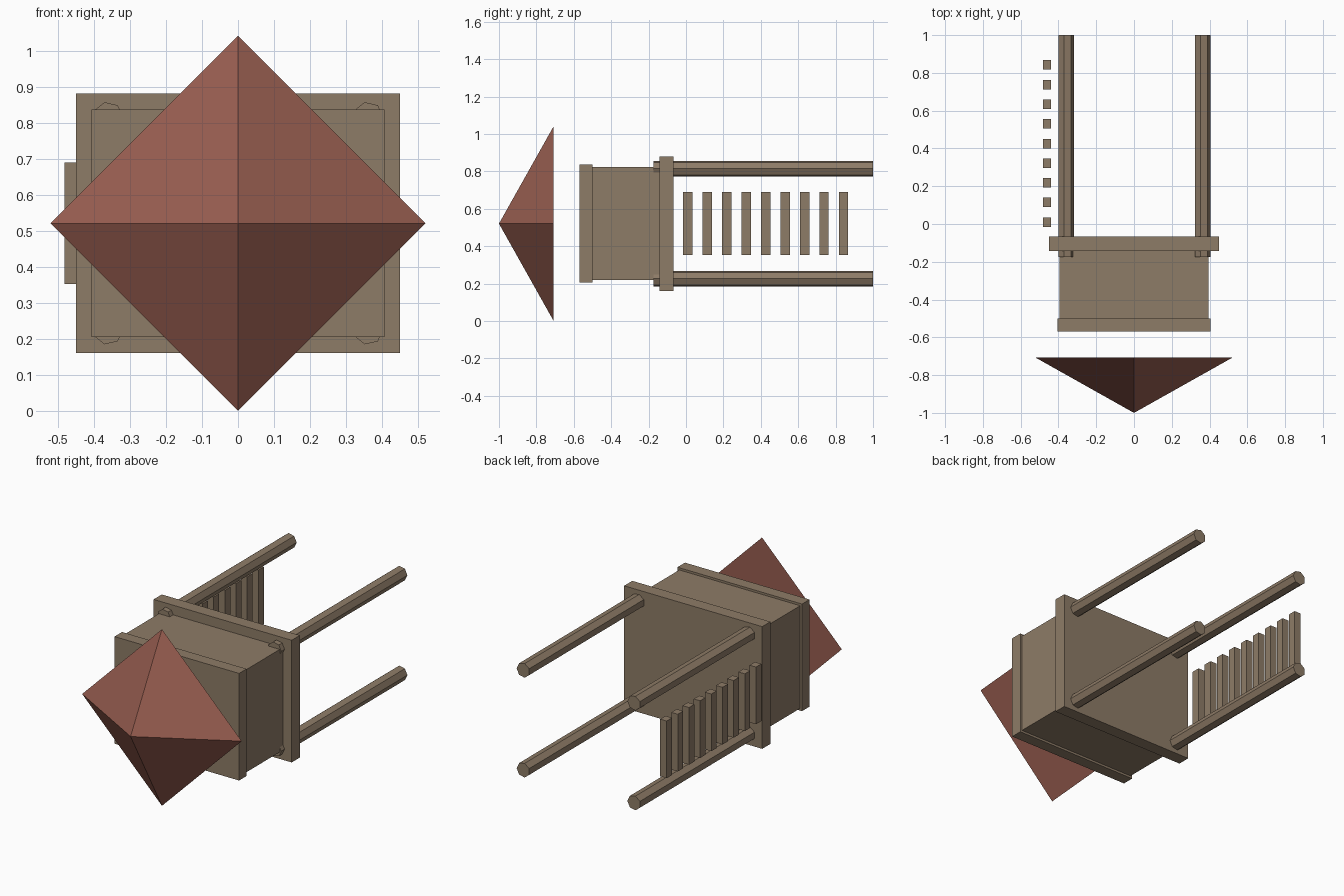
import bpy, bmesh, math
from mathutils import Matrix, Vector

if "Cube" in bpy.data.objects:
    bpy.data.objects.remove(bpy.data.objects["Cube"])

MID = 0.521  # height of the tower's long axis (it lies along y)


def material(name, rgb):
    m = bpy.data.materials.new(name)
    m.diffuse_color = (*rgb, 1)
    m.use_nodes = True
    m.node_tree.nodes["Principled BSDF"].inputs["Base Color"].default_value = m.diffuse_color
    return m


wood = material("wood", (0.27, 0.20, 0.135))
red = material("roof_red", (0.31, 0.11, 0.08))


def add_object(name, bm, mat):
    bmesh.ops.recalc_face_normals(bm, faces=bm.faces)
    mesh = bpy.data.meshes.new(name)
    bm.to_mesh(mesh)
    bm.free()
    mesh.materials.append(mat)
    obj = bpy.data.objects.new(name, mesh)
    bpy.context.collection.objects.link(obj)
    return obj


def box(name, x, y, z):
    """Box from (min, max) ranges."""
    bm = bmesh.new()
    centre = Vector([sum(r) / 2 for r in (x, y, z)])
    size = [r[1] - r[0] for r in (x, y, z)]
    bmesh.ops.create_cube(bm, size=1, matrix=Matrix.Translation(centre) @ Matrix.Diagonal((*size, 1)))
    return add_object(name, bm, wood)


def cone_y(name, sides, r_front, r_back, y0, y1, x, z, mat):
    """Cone or cylinder along y, first corner towards +x."""
    bm = bmesh.new()
    bmesh.ops.create_cone(bm, cap_ends=True, segments=sides, radius1=r_front, radius2=r_back, depth=y1 - y0)
    # put the first corner on +x, whatever the primitive's start angle
    v = max(bm.verts, key=lambda p: p.co.xy.length).co
    turn = Matrix.Rotation(-math.atan2(v.y, v.x), 4, 'Z')
    lay = Matrix.Rotation(-math.pi / 2, 4, 'X')
    bm.transform(Matrix.Translation((x, (y0 + y1) / 2, z)) @ lay @ turn)
    return add_object(name, bm, mat)


# Pyramid roof floating in front of the cabin
cone_y("roof", 4, 0, 0.52, -1.0, -0.708, 0, MID, red)

# Cabin, its rim, and the platform
box("cabin", (-0.394, 0.394), (-0.50, -0.14), (MID - 0.302, MID + 0.303))
box("cabin_rim", (-0.406, 0.406), (-0.57, -0.50), (MID - 0.315, MID + 0.316))
box("platform", (-0.45, 0.45), (-0.143, -0.067), (0.161, 0.881))

# Four seven-sided legs
for sx in (-1, 1):
    for sz in (-1, 1):
        cone_y("leg", 7, 0.043, 0.043, -0.174, 1.0, sx * 0.361, MID + sz * 0.294, wood)

# Ladder rungs along one side
for i in range(9):
    y = 0.01 + i * 0.104
    box("ladder_rung", (-0.481, -0.439), (y - 0.025, y + 0.025), (0.353, 0.69))
